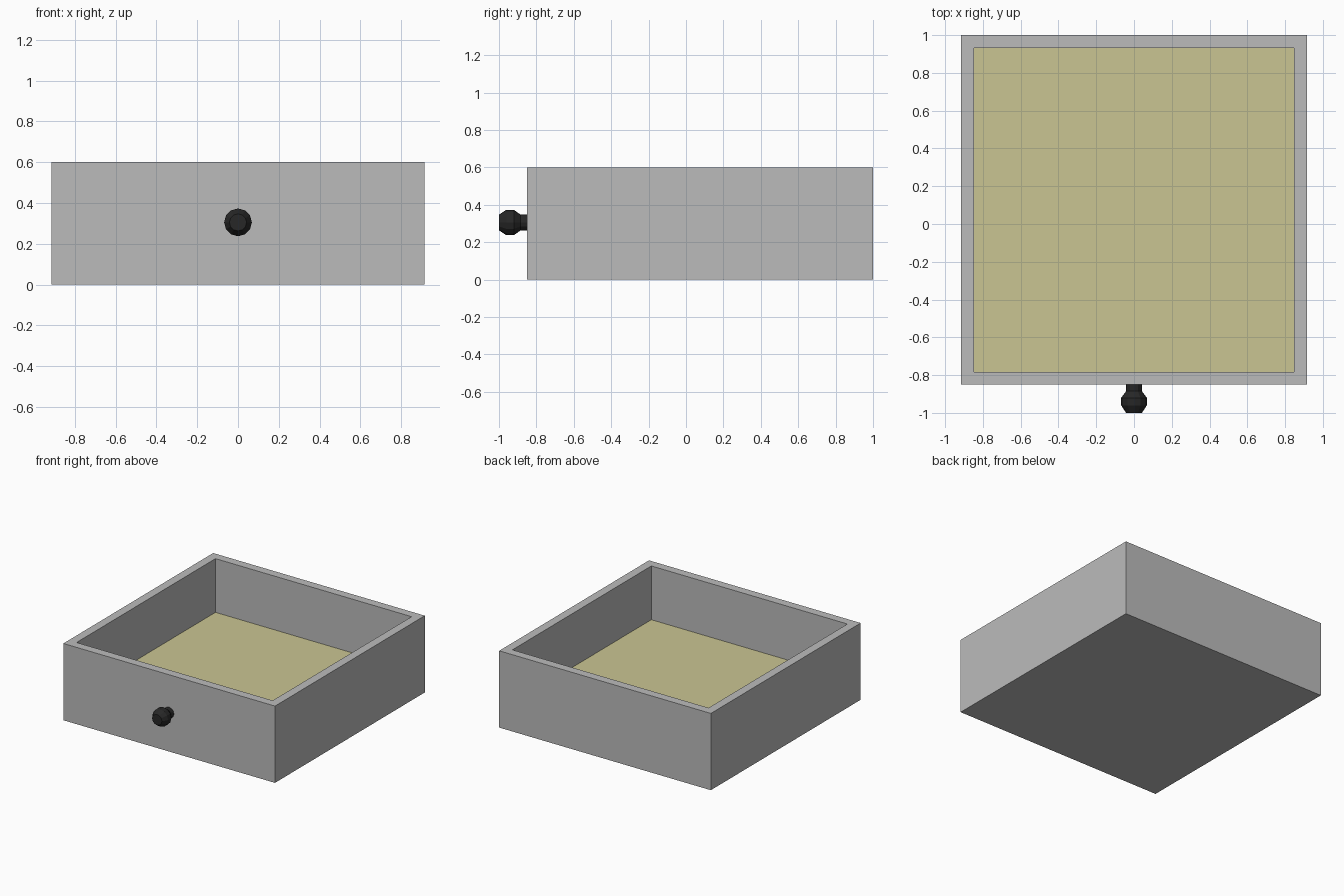
import bpy, bmesh, math
from mathutils import Matrix

cube = bpy.data.objects.get("Cube")
if cube:
    bpy.data.objects.remove(cube, do_unlink=True)


def material(name, rgb):
    mat = bpy.data.materials.new(name)
    mat.use_nodes = True
    mat.diffuse_color = (*rgb, 1)
    mat.node_tree.nodes["Principled BSDF"].inputs["Base Color"].default_value = (*rgb, 1)
    return mat


def finish(name, bm, *mats):
    mesh = bpy.data.meshes.new(name)
    bmesh.ops.recalc_face_normals(bm, faces=bm.faces)
    bm.to_mesh(mesh)
    bm.free()
    for mat in mats:
        mesh.materials.append(mat)
    obj = bpy.data.objects.new(name, mesh)
    bpy.context.collection.objects.link(obj)
    return obj


grey = material("grey", (0.5, 0.5, 0.5))
tan = material("pale_yellow", (0.59, 0.56, 0.29))
black = material("black", (0.02, 0.02, 0.02))

FRONT, BACK, HALF_WIDTH, HEIGHT = -0.85, 1.0, 0.915, 0.6
WALL, FLOOR = 0.095, 0.18

# Drawer box: solid block with the top inset and sunk to the floor
bm = bmesh.new()
size = Matrix.Diagonal((2 * HALF_WIDTH, BACK - FRONT, HEIGHT, 1))
centre = Matrix.Translation((0, (FRONT + BACK) / 2, HEIGHT / 2))
bmesh.ops.create_cube(bm, size=1, matrix=centre @ size)
bm.normal_update()
top = max(bm.faces, key=lambda f: f.calc_center_median().z)
bmesh.ops.inset_region(bm, faces=[top], thickness=WALL)
floor = bmesh.ops.extrude_discrete_faces(bm, faces=[top])["faces"][0]
for v in floor.verts:
    v.co.z = FLOOR
floor.material_index = 1
finish("drawer_box", bm, grey, tan)

# Knob: faceted profile of (y, radius) rings turned around the y axis
SIDES, KNOB_Z = 12, 0.305
profile = [(FRONT, 0.042), (-0.885, 0.042), (-0.92, 0.068), (-0.96, 0.068), (-1.0, 0.042)]
bm = bmesh.new()
rings = []
for y, r in profile:
    angles = [2 * math.pi * i / SIDES for i in range(SIDES)]
    rings.append([bm.verts.new((r * math.cos(a), y, KNOB_Z + r * math.sin(a))) for a in angles])
for a, b in zip(rings, rings[1:]):
    for i in range(SIDES):
        j = (i + 1) % SIDES
        bm.faces.new((a[i], a[j], b[j], b[i]))
bm.faces.new(rings[0])
bm.faces.new(rings[-1])
finish("drawer_knob", bm, black)
